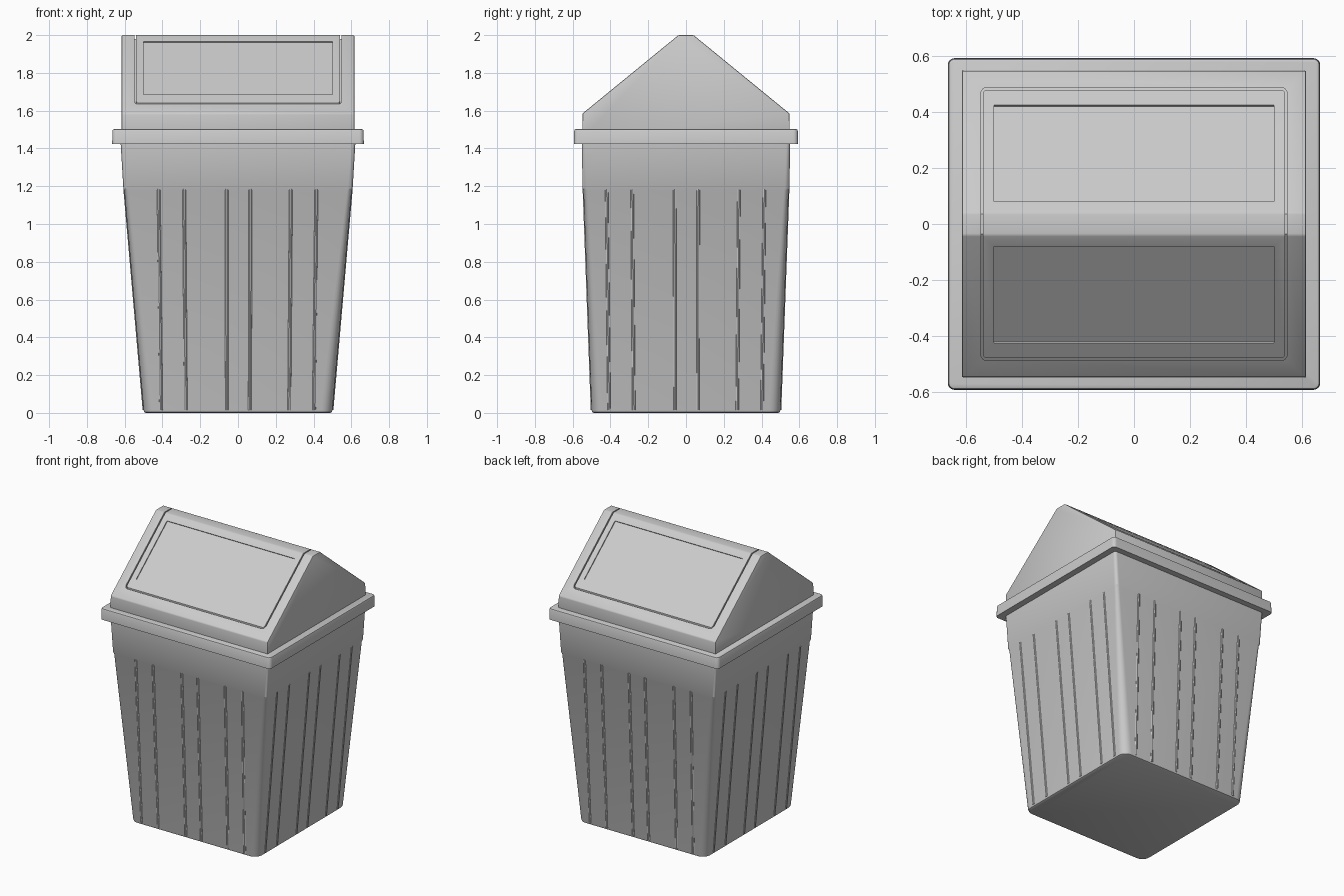
import bpy, bmesh, math
from mathutils import Matrix, Vector

if "Cube" in bpy.data.objects:
    bpy.data.objects.remove(bpy.data.objects["Cube"])


def rounded(hx, hy, z, r, n=6):
    # Horizontal rounded-rectangle loop
    pts = []
    for k, (sx, sy) in enumerate([(1, 1), (-1, 1), (-1, -1), (1, -1)]):
        for i in range(n + 1):
            a = math.pi / 2 * (k + i / n)
            pts.append((sx * (hx - r) + r * math.cos(a), sy * (hy - r) + r * math.sin(a), z))
    return pts


def circle(x, y, z, r, n=10):
    return [(x + r * math.cos(2 * math.pi * i / n), y + r * math.sin(2 * math.pi * i / n), z)
            for i in range(n)]


def finish(name, bm):
    bmesh.ops.recalc_face_normals(bm, faces=bm.faces)
    me = bpy.data.meshes.new(name)
    bm.to_mesh(me)
    bm.free()
    ob = bpy.data.objects.new(name, me)
    bpy.context.collection.objects.link(ob)
    return ob


def add_loft(bm, loops, closed=False):
    rows = [[bm.verts.new(p) for p in loop] for loop in loops]
    pairs = list(zip(rows, rows[1:]))
    if closed:
        pairs.append((rows[-1], rows[0]))
    for a, b in pairs:
        for i in range(len(a)):
            j = (i + 1) % len(a)
            bm.faces.new((a[i], a[j], b[j], b[i]))
    if not closed:
        bm.faces.new(rows[0])
        bm.faces.new(rows[-1])


def loft(name, loops, closed=False):
    bm = bmesh.new()
    add_loft(bm, loops, closed)
    return finish(name, bm)


def prism(name, profile, hx):
    # Y-Z profile extruded along x
    return loft(name, [[(x, y, z) for y, z in profile] for x in (-hx, hx)])


def activate(ob):
    bpy.ops.object.select_all(action='DESELECT')
    ob.select_set(True)
    bpy.context.view_layer.objects.active = ob


def smooth(ob):
    activate(ob)
    bpy.ops.object.shade_smooth_by_angle(angle=math.radians(30))


def apply_mod(ob, kind, **props):
    m = ob.modifiers.new(kind.title(), kind)
    for k, v in props.items():
        setattr(m, k, v)
    activate(ob)
    bpy.ops.object.modifier_apply(modifier=m.name)


def cut(ob, cutter):
    apply_mod(ob, 'BOOLEAN', operation='DIFFERENCE', object=cutter, solver='EXACT')
    bpy.data.objects.remove(cutter)


# Tapered bin body with a shallow step below the upper band
body = loft("bin_body", [rounded(*p) for p in (
    (0.488, 0.488, 0.0, 0.05), (0.496, 0.496, 0.004, 0.056), (0.5, 0.5, 0.015, 0.06),
    (0.602, 0.543, 1.178, 0.025), (0.607, 0.548, 1.188, 0.025), (0.622, 0.551, 1.44, 0.02))])
smooth(body)

# Narrow vertical ribs in three pairs on each wall
bm = bmesh.new()
R, SINK = 0.011, 0.006
for t in (-0.42, -0.285, -0.06, 0.065, 0.28, 0.415):
    for s in (-1, 1):
        low, high = 0.97 * t, t
        add_loft(bm, [circle(low, s * (0.5 - SINK), 0.015, R),
                      circle(high, s * (0.543 - SINK), 1.184, R)])
        add_loft(bm, [circle(s * (0.5 - SINK), low, 0.015, R),
                      circle(s * (0.602 - SINK), high, 1.184, R)])
smooth(finish("wall_ribs", bm))

# Overhanging rim of the lid
smooth(loft("lid_rim", [rounded(*p) for p in (
    (0.666, 0.593, 1.423, 0.024), (0.665, 0.592, 1.492, 0.024),
    (0.662, 0.589, 1.499, 0.021), (0.656, 0.583, 1.502, 0.016))]))

# Gabled lid housing
gable = [(-0.55, 1.45), (0.55, 1.45), (0.548, 1.585), (0.04, 2.0), (-0.04, 2.0), (-0.548, 1.585)]
lid = prism("gabled_lid", gable, 0.616)
apply_mod(lid, 'BEVEL', width=0.006, segments=2, limit_method='ANGLE', angle_limit=math.radians(30))

# Gap outlining the swing flap
HX, HY, GAP = 0.548, 0.488, 0.008
cut(lid, loft("gap_cutter", [
    rounded(HX, HY, 1.52, 0.022), rounded(HX, HY, 2.1, 0.022),
    rounded(HX - GAP, HY - GAP, 2.1, 0.014), rounded(HX - GAP, HY - GAP, 1.52, 0.014)], closed=True))

# Shallow recessed panel on each slope of the flap
slope = math.atan2(2.0 - 1.585, 0.508)
for s in (-1, 1):
    y0, y1 = 0.08, 0.425
    ym = (y0 + y1) / 2
    zm = 2.0 - (ym - 0.04) * math.tan(slope)
    bm = bmesh.new()
    bmesh.ops.create_cube(bm, size=1, matrix=(
        Matrix.Translation(Vector((0, s * ym, zm))) @ Matrix.Rotation(-s * slope, 4, 'X')
        @ Matrix.Diagonal((1.0, (y1 - y0) / math.cos(slope), 0.014, 1))))
    cut(lid, finish("panel_cutter", bm))
smooth(lid)

# Inner core closing the bottom of the flap gap
prism("lid_core", [(-0.53, 1.46), (0.53, 1.46), (0.53, 1.575), (0.035, 1.98),
                   (-0.035, 1.98), (-0.53, 1.575)], 0.6)
